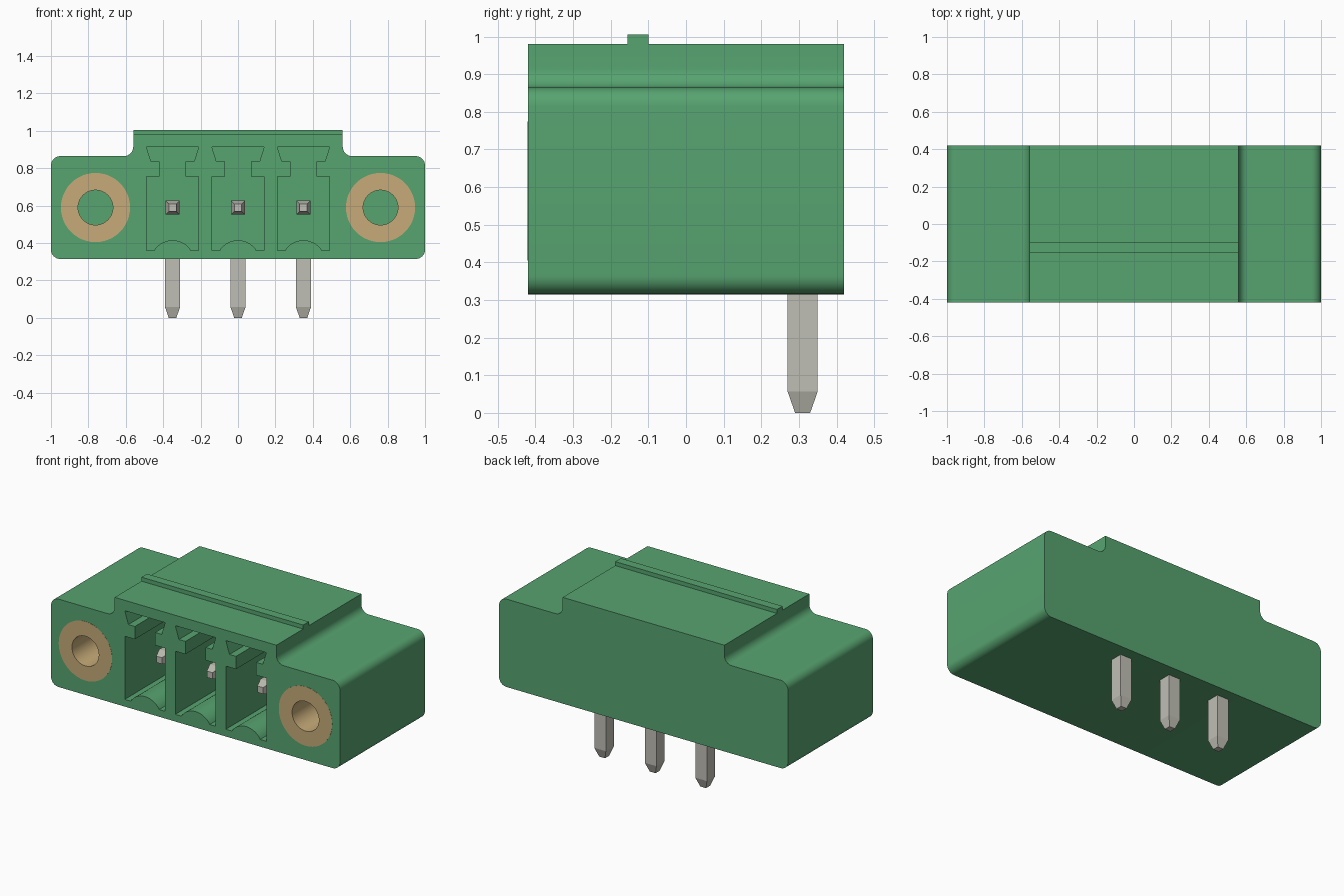
import bpy, bmesh, math
from mathutils import Matrix, Vector

cube = bpy.data.objects.get("Cube")
if cube:
    bpy.data.objects.remove(cube, do_unlink=True)


def material(name, rgb, rough):
    m = bpy.data.materials.new(name)
    m.use_nodes = True
    m.diffuse_color = (*rgb, 1)
    bsdf = m.node_tree.nodes["Principled BSDF"]
    bsdf.inputs["Base Color"].default_value = (*rgb, 1)
    bsdf.inputs["Roughness"].default_value = rough
    return m


GREEN = material("green plastic", (0.095, 0.37, 0.162), 0.5)
METAL = material("pin metal", (0.53, 0.52, 0.46), 0.4)
BRASS = material("brass", (0.57, 0.41, 0.19), 0.4)

FRONT, BACK = -0.42, 0.42
PITCH, PIN_Z = 0.35, 0.59
FLANGE_X = 0.762


def finish(bm, name, mat, smooth=False):
    bmesh.ops.recalc_face_normals(bm, faces=bm.faces[:])
    me = bpy.data.meshes.new(name)
    bm.to_mesh(me)
    bm.free()
    me.materials.append(mat)
    ob = bpy.data.objects.new(name, me)
    bpy.context.collection.objects.link(ob)
    if smooth:
        shade(ob)
    return ob


def activate(ob):
    bpy.ops.object.select_all(action='DESELECT')
    ob.select_set(True)
    bpy.context.view_layer.objects.active = ob


def shade(ob):
    activate(ob)
    bpy.ops.object.shade_smooth_by_angle(angle=math.radians(30))


def arc(cx, cz, r, a0, a1, n=8):
    """Points of an arc in the XZ plane, angles in degrees."""
    angles = [math.radians(a0 + (a1 - a0) * i / n) for i in range(n + 1)]
    return [(cx + r * math.cos(a), cz + r * math.sin(a)) for a in angles]


def prism(name, pts, y0, y1, mat, smooth=False):
    """Extrude an XZ outline along Y."""
    bm = bmesh.new()
    face = bm.faces.new([bm.verts.new((x, y0, z)) for x, z in pts])
    ext = bmesh.ops.extrude_face_region(bm, geom=[face])
    verts = [g for g in ext["geom"] if isinstance(g, bmesh.types.BMVert)]
    bmesh.ops.translate(bm, vec=(0, y1 - y0, 0), verts=verts)
    return finish(bm, name, mat, smooth)


def mirrored(right):
    """Close a right-hand outline (bottom to top) with its mirror image."""
    return right + [(-x, z) for x, z in reversed(right)]


def cut(body, cutter):
    mod = body.modifiers.new("cut", 'BOOLEAN')
    mod.operation = 'DIFFERENCE'
    mod.solver = 'EXACT'
    mod.object = cutter
    activate(body)
    bpy.ops.object.modifier_apply(modifier=mod.name)
    bpy.data.objects.remove(cutter, do_unlink=True)


# Housing: flanged outline with rounded corners and a raised middle
R = 0.05
outline = (arc(1 - R, 0.315 + R, R, -90, 0)
           + arc(1 - R, 0.865 - R, R, 0, 90)
           + arc(0.56 + R, 0.865 + R, R, 270, 180)
           + [(0.56, 0.98)])
housing = prism("housing", mirrored(outline), FRONT, BACK, GREEN)

# Keyed plug pockets: slot with a dovetail on top and a hump in the floor
hump = arc(0, 0.297, 0.118, 90, 40, 6)
pocket = (hump + [(0.098, 0.36), (0.14, 0.36), (0.14, 0.755), (0.07, 0.755),
                  (0.07, 0.835), (0.115, 0.835), (0.14, 0.915)])
pocket = pocket + [(-x, z) for x, z in reversed(pocket[1:])]
for i in (-1, 0, 1):
    shape = [(x + i * PITCH, z) for x, z in pocket]
    cut(housing, prism("pocket_cutter", shape, FRONT - 0.1, 0.22, GREEN))

# Round seats for the threaded bushings
for s in (-1, 1):
    seat = arc(s * FLANGE_X, PIN_Z, 0.185, 0, 360, 48)[:-1]
    cut(housing, prism("seat_cutter", seat, FRONT - 0.1, 0.08, GREEN))
shade(housing)

# Ridge across the top
prism("top_ridge", [(-0.56, 0.97), (0.56, 0.97), (0.56, 1.005), (-0.56, 1.005)],
      -0.155, -0.10, GREEN)

# Brass bushings: a rectangle spun around the Y axis
for s, side in ((-1, "right"), (1, "left")):
    bm = bmesh.new()
    c = Vector((s * FLANGE_X, 0, PIN_Z))
    ring = [bm.verts.new(c + Vector((r, y, 0))) for r, y in
            ((0.093, FRONT - 0.001), (0.185, FRONT - 0.001), (0.185, 0.08), (0.093, 0.08))]
    edges = [bm.edges.new((ring[k], ring[(k + 1) % 4])) for k in range(4)]
    bmesh.ops.spin(bm, geom=ring + edges, cent=c, axis=(0, 1, 0),
                   angle=math.tau, steps=48, use_merge=True)
    bmesh.ops.remove_doubles(bm, verts=bm.verts[:], dist=1e-5)
    finish(bm, side + "_bushing", BRASS, True)


def square_bar(bm, matrix, sections):
    """Loft square sections (distance, half width) along the local Z axis."""
    rings = [[bm.verts.new(matrix @ Vector((x * h, y * h, d)))
              for x, y in ((-1, -1), (1, -1), (1, 1), (-1, 1))] for d, h in sections]
    for a, b in zip(rings, rings[1:]):
        for k in range(4):
            bm.faces.new((a[k], a[(k + 1) % 4], b[(k + 1) % 4], b[k]))
    bm.faces.new(rings[0])
    bm.faces.new(rings[-1])


# Contacts: solder tail pointing down, contact blade pointing forward
for i, name in ((-1, "right"), (0, "middle"), (1, "left")):
    bm = bmesh.new()
    square_bar(bm, Matrix.Translation((i * PITCH, 0.31, 0)),
               [(0, 0.02), (0.057, 0.04), (0.63, 0.04)])
    square_bar(bm, Matrix.Translation((i * PITCH, -0.28, PIN_Z))
               @ Matrix.Rotation(math.radians(-90), 4, 'X'),
               [(0, 0.02), (0.055, 0.037), (0.58, 0.037)])
    finish(bm, name + "_pin", METAL)
